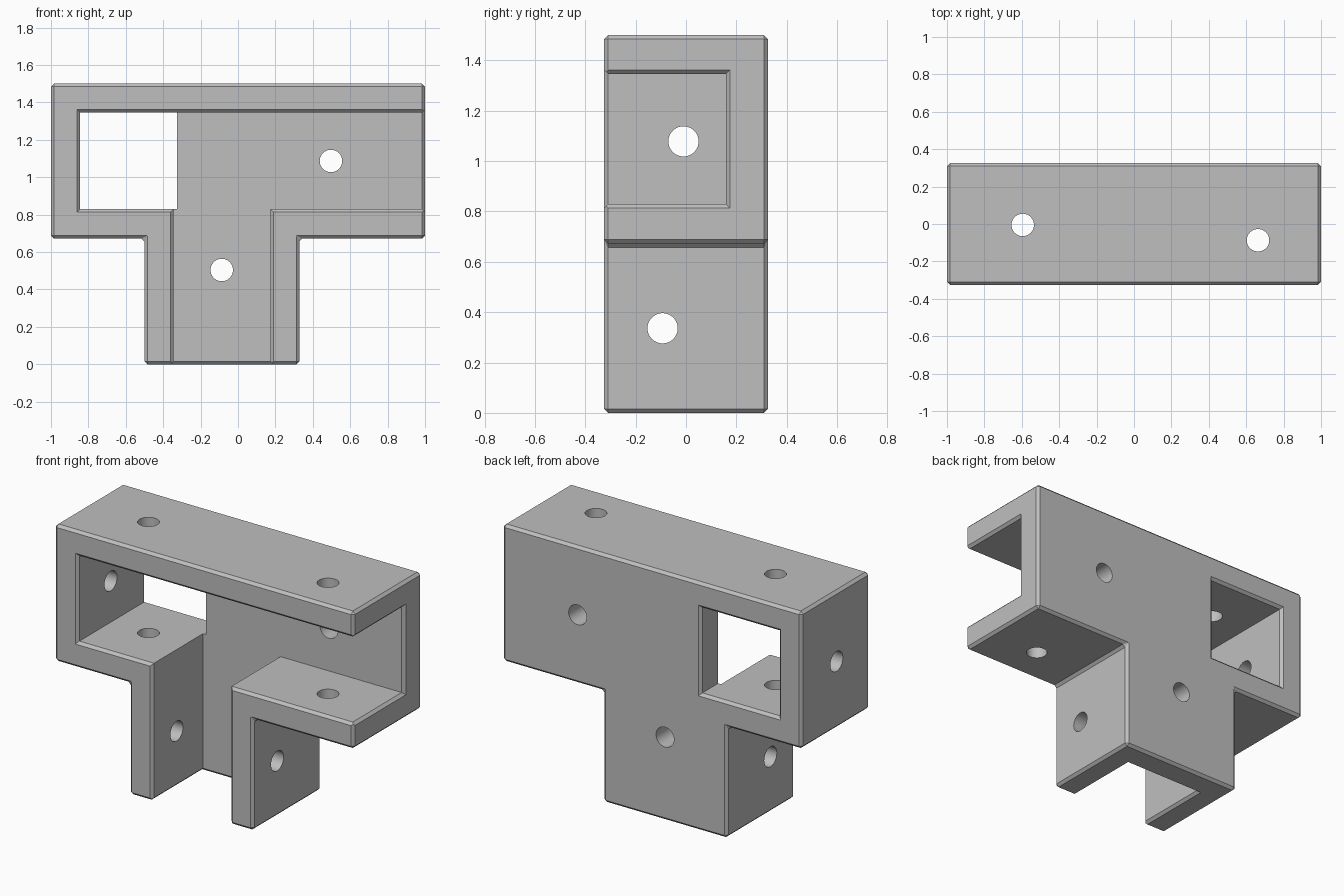
import bpy, bmesh, math
from mathutils import Matrix, Vector

if "Cube" in bpy.data.objects:
    bpy.data.objects.remove(bpy.data.objects["Cube"])

CH = 0.016          # chamfer width
FAR = 0.2           # how far cutters reach past the body
DEPTH = 0.325       # half depth of the body
BACK = 0.158        # inner face of the back wall
HOLE = 0.06         # screw hole radius

grey = bpy.data.materials.new("Matte grey")
grey.use_nodes = True
colour = (0.52, 0.52, 0.52, 1)
grey.diffuse_color = colour
grey.node_tree.nodes["Principled BSDF"].inputs["Base Color"].default_value = colour


def new_object(name, bm):
    bmesh.ops.recalc_face_normals(bm, faces=bm.faces)
    mesh = bpy.data.meshes.new(name)
    bm.to_mesh(mesh)
    bm.free()
    mesh.materials.append(grey)
    obj = bpy.data.objects.new(name, mesh)
    bpy.context.collection.objects.link(obj)
    return obj


def apply(mod):
    bpy.context.view_layer.objects.active = body
    bpy.ops.object.modifier_apply(modifier=mod.name)


def subtract(bm):
    cutter = new_object("cutter", bm)
    cutter.hide_render = True
    mod = body.modifiers.new("cut", "BOOLEAN")
    mod.operation, mod.solver, mod.object = "DIFFERENCE", "EXACT", cutter
    apply(mod)
    bpy.data.objects.remove(cutter)


def cut_box(lo, hi):
    bm = bmesh.new()
    bmesh.ops.create_cube(bm, size=1)
    lo, hi = Vector(lo), Vector(hi)
    for v in bm.verts:
        v.co = (lo + hi) / 2 + v.co * (hi - lo)
    subtract(bm)


def cut_flare(lo, hi, axis, face):
    """Chamfer the mouth of a box cut where it leaves the outer face."""
    out = math.copysign(1, face)if face else -1
    bm = bmesh.new()
    bmesh.ops.create_cube(bm, size=1)
    lo, hi = Vector(lo), Vector(hi)
    for v in bm.verts:
        outer = v.co[axis] * out > 0
        side = v.co * 2
        v.co = (lo + hi) / 2 + v.co * (hi - lo)
        if outer:
            v.co += side * (2 * CH)
        v.co[axis] = face + out * (CH if outer else -CH)
    subtract(bm)


def cut_hole(axis, centre, length):
    bm = bmesh.new()
    turn = {"X": Matrix.Rotation(math.pi / 2, 4, "Y"),
            "Y": Matrix.Rotation(math.pi / 2, 4, "X"),
            "Z": Matrix.Identity(4)}[axis]
    bmesh.ops.create_cone(bm, cap_ends=True, segments=48, radius1=HOLE,
                          radius2=HOLE, depth=length,
                          matrix=Matrix.Translation(centre) @ turn)
    subtract(bm)


# T-shaped block with chamfered edges
outline = [(-0.5, 0), (0.328, 0), (0.328, 0.672), (1, 0.672),
           (1, 1.5), (-1, 1.5), (-1, 0.672), (-0.5, 0.672)]
bm = bmesh.new()
front = bm.faces.new([bm.verts.new((x, -DEPTH, z)) for x, z in outline])
extruded = bmesh.ops.extrude_face_region(bm, geom=[front], use_keep_orig=True)
moved = [g for g in extruded["geom"] if isinstance(g, bmesh.types.BMVert)]
bmesh.ops.translate(bm, vec=(0, 2 * DEPTH, 0), verts=moved)
body = new_object("t_bracket", bm)
bevel = body.modifiers.new("chamfer", "BEVEL")
bevel.width, bevel.segments, bevel.limit_method = CH, 1, "ANGLE"
apply(bevel)

# Horizontal channel, open to the front and the left end
lo, hi = (-0.844, -DEPTH - FAR, 0.829), (1 + FAR, BACK, 1.346)
cut_box(lo, hi)
cut_flare(lo, hi, 1, -DEPTH)
cut_flare(lo, hi, 0, 1)

# Vertical channel, open to the front and the bottom
lo, hi = (-0.345, -DEPTH - FAR, -FAR), (0.174, BACK, 1)
cut_box(lo, hi)
cut_flare(lo, hi, 1, -DEPTH)
cut_flare(lo, hi, 2, 0)

# Window through the back wall
lo, hi = (-0.844, 0.1, 0.829), (-0.326, DEPTH + FAR, 1.346)
cut_box(lo, hi)
cut_flare(lo, hi, 1, DEPTH)

# Screw holes: back wall, top and bottom walls, side walls
cut_hole("Y", (0.497, 0.25, 1.087), 0.4)
cut_hole("Y", (-0.087, 0.25, 0.504), 0.4)
cut_hole("Z", (-0.595, -0.005, 1.1), 1.2)
cut_hole("Z", (0.663, -0.087, 1.1), 1.2)
cut_hole("X", (-0.9, -0.01, 1.078), 0.4)
cut_hole("X", (-0.086, -0.093, 0.336), 1.2)

# Smooth hole walls, crisp edges elsewhere
bpy.ops.object.select_all(action="DESELECT")
body.select_set(True)
bpy.context.view_layer.objects.active = body
bpy.ops.object.shade_smooth_by_angle(angle=math.radians(30))
